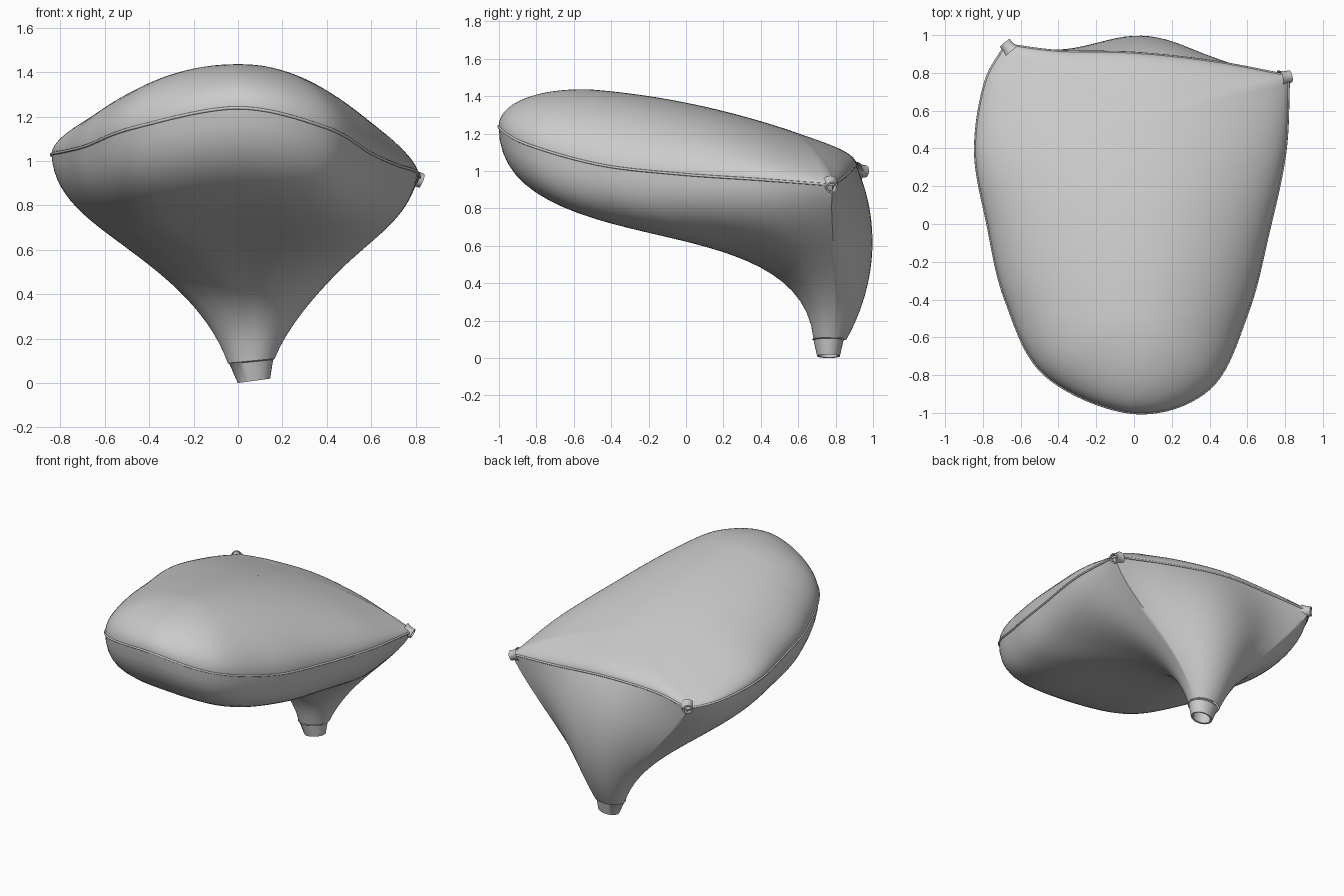
import bpy, bmesh, math
from mathutils import Vector as V

if "Cube" in bpy.data.objects:
    bpy.data.objects.remove(bpy.data.objects["Cube"])

# Guides along the seam: x, y, z, rise of top, inset of belly, drop of belly, flare and height at neck
SIDE = [(-.68, .95, 1.0, .03, .10, .22, .14, .36),
        (-.79, .74, 1.01, .06, .05, .32, .16, .43),
        (-.84, .38, 1.03, .12, .02, .38, .16, .50),
        (-.775, .0, 1.045, .15, .0, .46, .14, .60),
        (-.68, -.40, 1.07, .17, .0, .54, .12, .68),
        (-.47, -.80, 1.15, .16, .0, .66, .09, .73),
        (0, -1.0, 1.24, .13, .0, .74, .07, .75),
        (.40, -.87, 1.15, .16, .0, .66, .09, .73),
        (.60, -.47, 1.035, .18, .0, .54, .12, .68),
        (.71, -.05, .985, .17, .0, .44, .14, .60),
        (.80, .38, .955, .12, .02, .34, .16, .48),
        (.82, .785, .925, .03, .11, .24, .16, .35)]
BACK = [SIDE[-1],
        (.42, .86, .98, .07, -.07, .27, .15, .32),
        (0, .905, 1.03, .07, -.14, .27, .17, .30),
        (-.40, .915, 1.03, .06, -.05, .27, .15, .32),
        SIDE[0]]
NECK, NECK_RX, NECK_RY = V((.06, .77, .10)), .106, .088


def spline(keys, n):
    """Catmull-Rom through the guide rows, end point left out."""
    k = [V(r) for r in keys]
    k = [2 * k[0] - k[1]] + k + [2 * k[-1] - k[-2]]
    out = []
    for i in range(1, len(k) - 2):
        a, b, c, d = k[i - 1:i + 3]
        for j in range(n):
            t = j / n
            out.append(.5 * (2 * b + (c - a) * t + (2 * a - 5 * b + 4 * c - d) * t**2
                             + (3 * b - a - 3 * c + d) * t**3))
    return out


def bezier(a, b, c, d, n=28):
    ts = [i / n for i in range(n + 1)]
    return [a * (1 - t)**3 + 3 * b * t * (1 - t)**2 + 3 * c * t * t * (1 - t) + d * t**3 for t in ts]


def loft(name, rows, angle=60):
    """Closed strip of quads between neighbouring point rows."""
    bm = bmesh.new()
    vs = [[bm.verts.new(p) for p in r] for r in rows]
    for i, a in enumerate(vs):
        b = vs[(i + 1) % len(vs)]
        for j in range(len(a) - 1):
            bm.faces.new((a[j], b[j], b[j + 1], a[j + 1]))
    bmesh.ops.remove_doubles(bm, verts=bm.verts, dist=.0005)
    bmesh.ops.recalc_face_normals(bm, faces=bm.faces)
    me = bpy.data.meshes.new(name)
    bm.to_mesh(me)
    bm.free()
    ob = bpy.data.objects.new(name, me)
    bpy.context.collection.objects.link(ob)
    bpy.ops.object.select_all(action='DESELECT')
    ob.select_set(True)
    bpy.context.view_layer.objects.active = ob
    bpy.ops.object.shade_smooth_by_angle(angle=math.radians(angle))
    return ob


def tube(name, rings, n=32):
    """Round open tube; rings are (centre, x axis, y axis)."""
    return loft(name, [[c + u * math.cos(i * math.tau / n) + v * math.sin(i * math.tau / n)
                        for c, u, v in rings] for i in range(n)], 40)


def ridge(y):
    return 1.365 - .2 * y - .12 * y * y


guides = spline(SIDE, 10) + spline(BACK, 10)
top, belly, seam = [], [], []
for x, y, z, rise, inset, drop, flare, up in guides:
    p = V((x, y, z))
    seam.append(p)
    # Top panel, running from the seam to the middle ridge
    sy = max(-.5, min(.55, y))
    s = V((0, sy, ridge(sy)))
    q = p.lerp(s, .45)
    q.z = ridge(q.y)
    top.append(bezier(p, p + V((0, 0, rise)), q, s))
    # Lower panel, running from the seam to the neck
    a = math.atan2(y - .6, x - .06)
    d = V((math.cos(a), math.sin(a), 0))
    e = NECK + V((NECK_RX * d.x, NECK_RY * d.y, .01 * d.x))
    belly.append(bezier(p, p - d * inset - V((0, 0, drop)), e + d * flare + V((0, 0, up)), e))
loft("top_panel", top)
loft("lower_panel", belly)

# Seam welt
cu = bpy.data.curves.new("seam_welt", 'CURVE')
cu.dimensions = '3D'
cu.bevel_depth = .007
cu.bevel_resolution = 2
sp = cu.splines.new('POLY')
sp.points.add(len(seam) - 1)
for pt, p in zip(sp.points, seam):
    pt.co = (*p, 1)
sp.use_cyclic_u = True
bpy.context.collection.objects.link(bpy.data.objects.new("seam_welt", cu))

# Hollow neck collar, slightly tilted
rings = []
for z, cx, rx, ry in ((.10, .06, .106, .088), (.095, .06, .098, .08), (.01, .072, .073, .061),
                      (.012, .072, .06, .05), (.20, .06, .075, .065)):
    rings.append((V((cx, .762, z)), V((rx, 0, .01)), V((0, ry, 0))))
tube("neck_collar", rings)

# Small open corner spouts
for name, p, d in (("left_spout", V((-.665, .935, 1.0)), V((-.6, .75, -.1))),
                   ("right_spout", V((.80, .775, .922)), V((.9, .2, -.35)))):
    d.normalize()
    u = d.cross(V((0, 0, 1))).normalized()
    v = u.cross(d)
    tube(name, [(p + d * t, u * r, v * r) for t, r in
                ((-.03, .045), (.0, .034), (.03, .033), (.03, .024), (-.03, .024))], 20)
